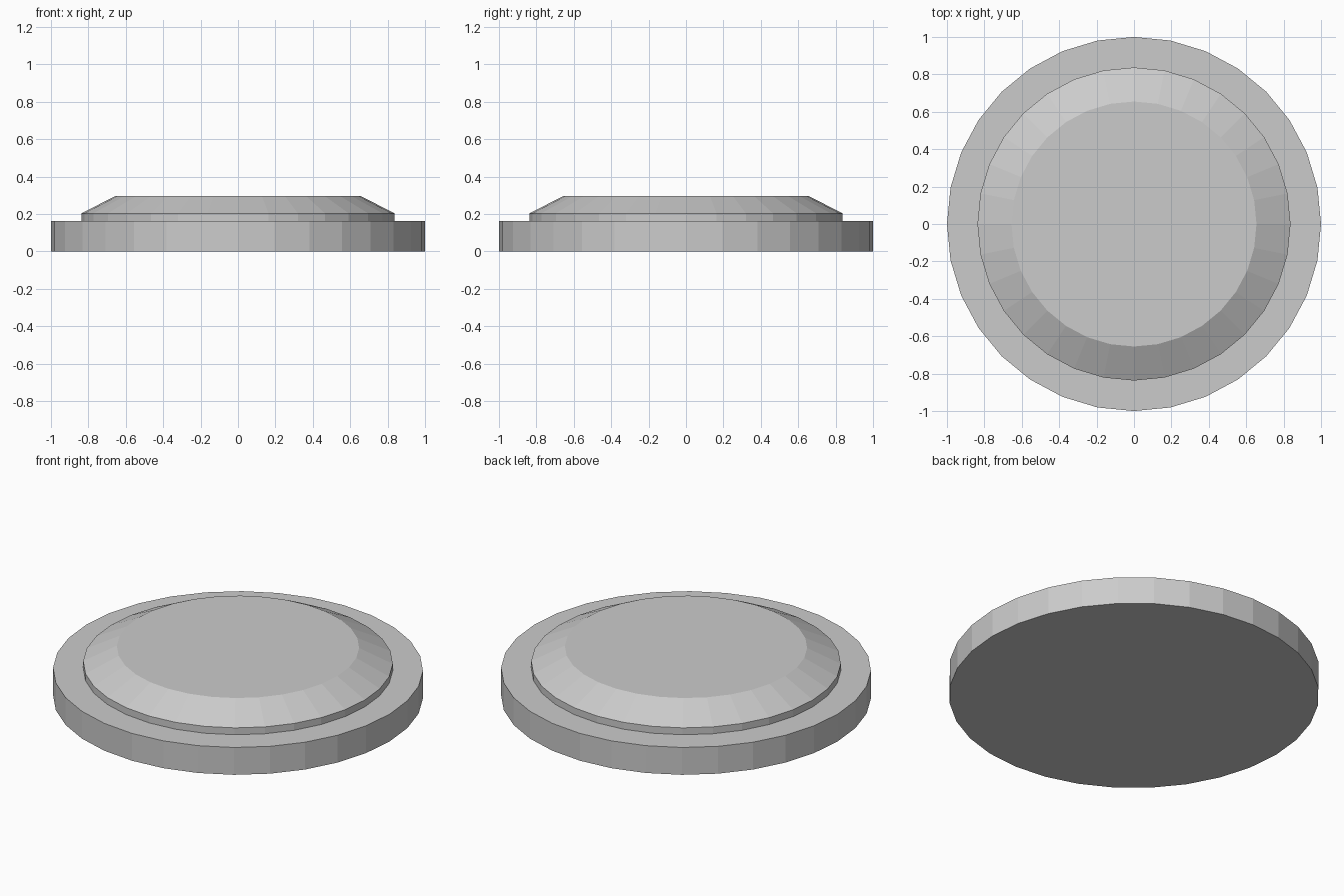
import bpy, bmesh, math

if "Cube" in bpy.data.objects:
    bpy.data.objects.remove(bpy.data.objects["Cube"])

SIDES = 32


def lathe(name, profile):
    """Closed flat-shaded solid from (radius, height) rings, bottom to top."""
    bm = bmesh.new()
    rings = []
    for r, z in profile:
        rings.append([bm.verts.new((r * math.cos(math.tau * i / SIDES),
                                    r * math.sin(math.tau * i / SIDES), z))
                      for i in range(SIDES)])
    for low, high in zip(rings, rings[1:]):
        for i in range(SIDES):
            j = (i + 1) % SIDES
            bm.faces.new((low[i], low[j], high[j], high[i]))
    bm.faces.new(rings[0][::-1])
    bm.faces.new(rings[-1])
    mesh = bpy.data.meshes.new(name)
    bm.to_mesh(mesh)
    bm.free()
    obj = bpy.data.objects.new(name, mesh)
    bpy.context.collection.objects.link(obj)
    return obj


# Wide base disc with the raised, chamfered cap as one stepped solid
lathe("stepped_disc", [(1.0, 0.0), (1.0, 0.163), (0.837, 0.163),
                       (0.837, 0.204), (0.655, 0.297)])
